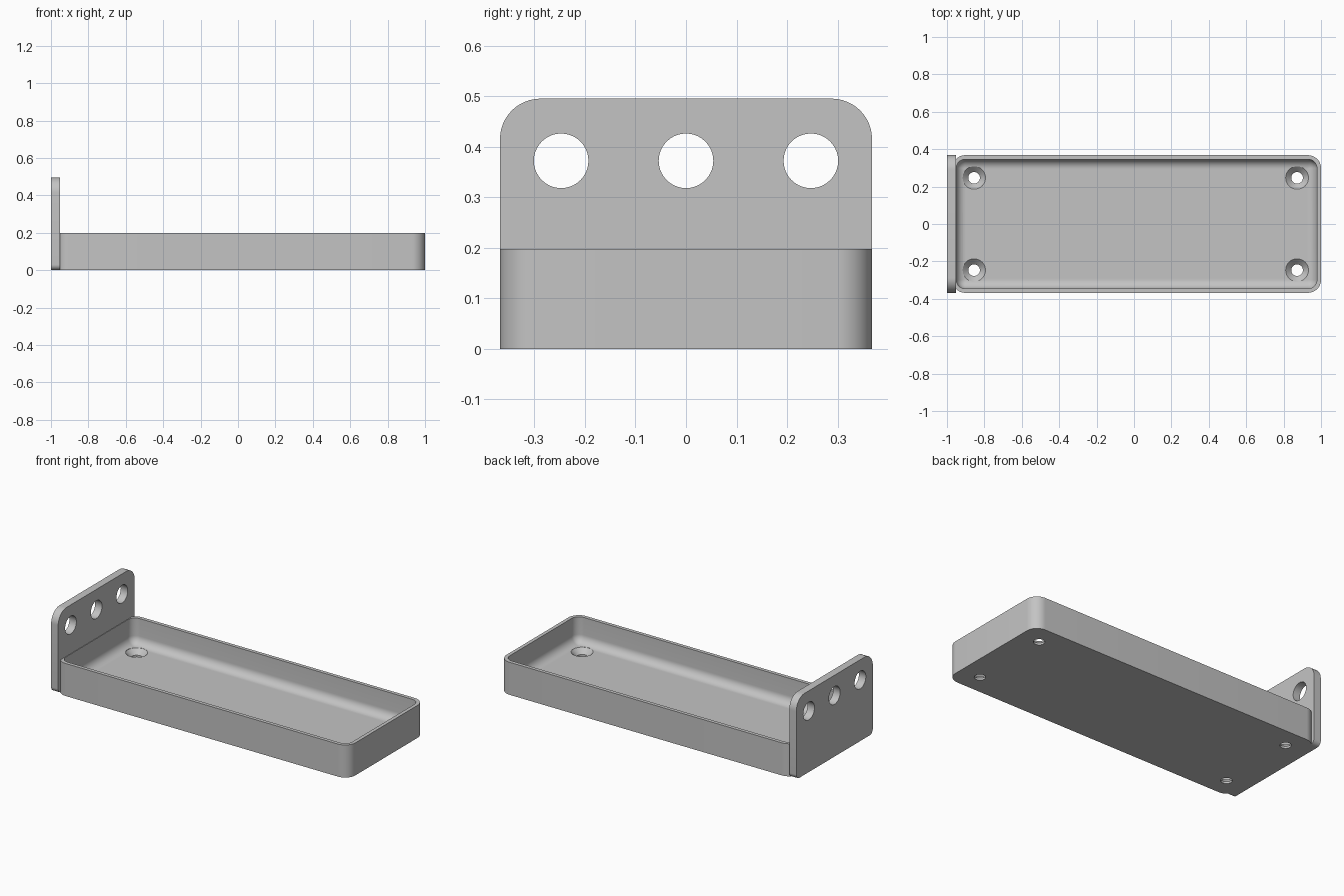
import bpy
import bmesh
from math import cos, sin, pi, radians

if "Cube" in bpy.data.objects:
    bpy.data.objects.remove(bpy.data.objects["Cube"], do_unlink=True)

grey = bpy.data.materials.new("plain grey")
grey.use_nodes = True
grey.diffuse_color = (0.55, 0.55, 0.55, 1)
grey.node_tree.nodes["Principled BSDF"].inputs["Base Color"].default_value = grey.diffuse_color


def rounded_rect(u0, u1, v0, v1, radii, steps=12):
    """Counter-clockwise outline; radii start at the (u1, v1) corner."""
    corners = [(u1, v1, -1, -1), (u0, v1, 1, -1), (u0, v0, 1, 1), (u1, v0, -1, 1)]
    points = []
    for i, (u, v, su, sv) in enumerate(corners):
        r = radii[i]
        for k in range(steps + 1):
            a = pi / 2 * (i + k / steps)
            points.append((u + su * r + r * cos(a), v + sv * r + r * sin(a)))
    return points


def loft(name, rings):
    """Closed solid through rings of equal length."""
    bm = bmesh.new()
    loops = [[bm.verts.new(p) for p in ring] for ring in rings]
    for a, b in zip(loops, loops[1:]):
        for i in range(len(a)):
            j = (i + 1) % len(a)
            bm.faces.new((a[i], a[j], b[j], b[i]))
    bm.faces.new(loops[0][::-1])
    bm.faces.new(loops[-1])
    bmesh.ops.recalc_face_normals(bm, faces=bm.faces)
    mesh = bpy.data.meshes.new(name)
    bm.to_mesh(mesh)
    bm.free()
    mesh.materials.append(grey)
    obj = bpy.data.objects.new(name, mesh)
    bpy.context.collection.objects.link(obj)
    return obj


def circle(r, n=40):
    return [(r * cos(2 * pi * k / n), r * sin(2 * pi * k / n)) for k in range(n)]


def combine(target, other, operation):
    """Apply a boolean and discard the helper."""
    mod = target.modifiers.new("cut", "BOOLEAN")
    mod.operation = operation
    mod.solver = "EXACT"
    mod.object = other
    bpy.context.view_layer.objects.active = target
    bpy.ops.object.modifier_apply(modifier=mod.name)
    bpy.data.objects.remove(other, do_unlink=True)


LEFT, RIGHT, HALF, HEIGHT = -0.972, 1.0, 0.368, 0.198
CORNER, WALL, FLOOR, FILLET = 0.07, 0.022, 0.042, 0.05


def tray_ring(inset, z):
    r = max(CORNER - inset, 0.004)
    outline = rounded_rect(LEFT + inset, RIGHT - inset, -HALF + inset, HALF - inset, [r] * 4)
    return [(x, y, z) for x, y in outline]


# Tray: outer wall, flat rim, inner wall and filleted floor
rings = [tray_ring(0, 0), tray_ring(0, HEIGHT), tray_ring(WALL, HEIGHT)]
for k in range(11):
    a = pi / 2 * k / 10
    rings.append(tray_ring(WALL + FILLET * (1 - cos(a)), FLOOR + FILLET * (1 - sin(a))))
bracket = loft("tray_with_end_plate", rings)

# Upright end plate with three round holes
profile = rounded_rect(-HALF, HALF, 0, 0.495, [0.08, 0.08, 0.03, 0.03])
plate = loft("end_plate", [[(x, y, z) for y, z in profile] for x in (-1, -0.953)])
for hy in (-0.247, 0, 0.247):
    cutter = loft("plate_hole", [[(x, hy + u, 0.372 + v) for u, v in circle(0.054)]
                                 for x in (-1.1, -0.9)])
    combine(plate, cutter, "DIFFERENCE")
combine(bracket, plate, "UNION")

# Countersunk screw holes through the floor
for hx in (-0.855, 0.872):
    for hy in (-0.247, 0.247):
        steps = [(0.031, -0.05), (0.031, 0.012), (0.061, FLOOR), (0.061, FLOOR + 0.05)]
        cutter = loft("screw_hole", [[(hx + u, hy + v, z) for u, v in circle(r)]
                                     for r, z in steps])
        combine(bracket, cutter, "DIFFERENCE")

# Smooth curves, sharp edges
bpy.ops.object.select_all(action="DESELECT")
bracket.select_set(True)
bpy.context.view_layer.objects.active = bracket
bpy.ops.object.shade_smooth_by_angle(angle=radians(30))
